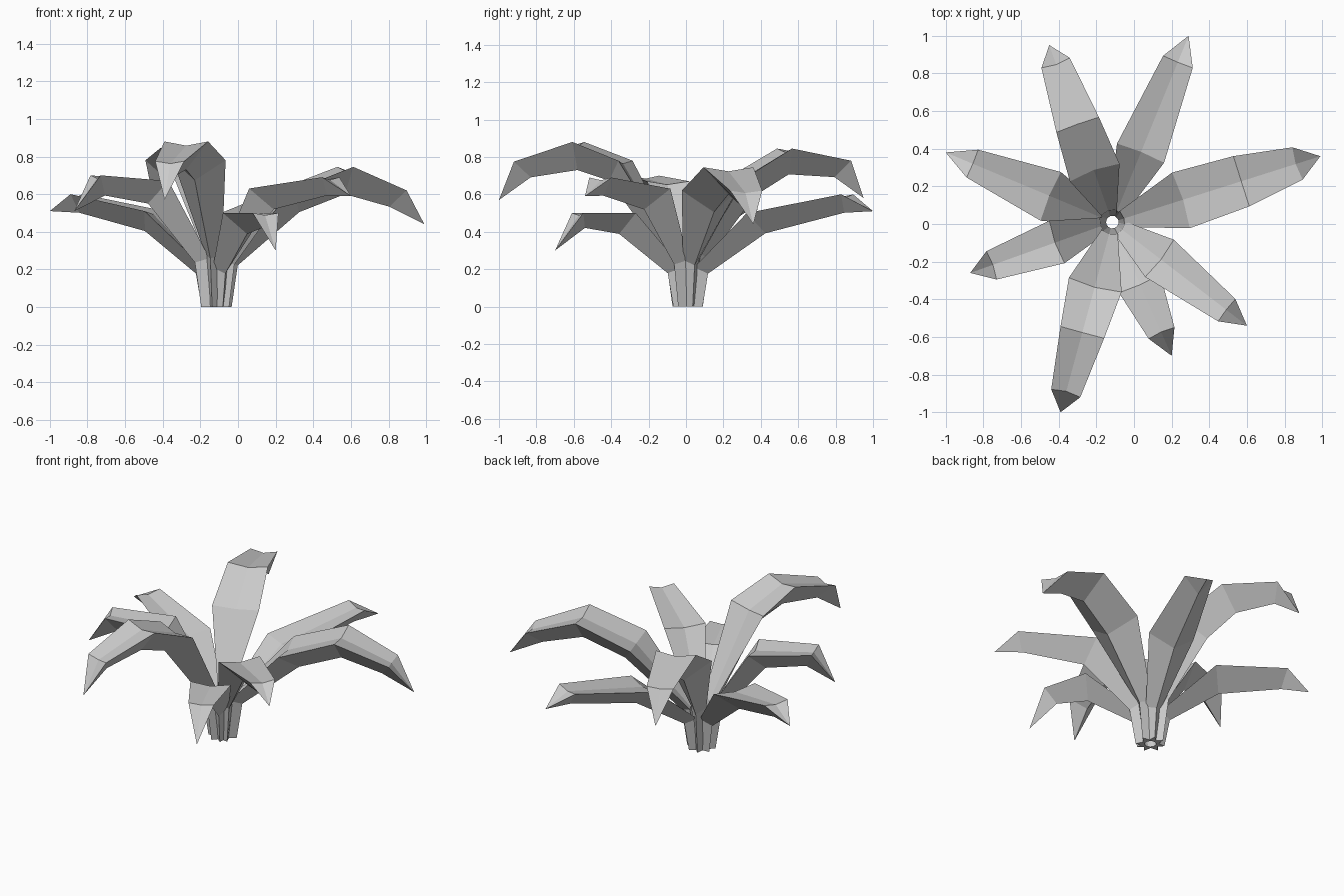
import bpy, bmesh
from mathutils import Vector

if "Cube" in bpy.data.objects:
    bpy.data.objects.remove(bpy.data.objects["Cube"])

CENTRE = Vector((-0.115, 0.01, 0))

# Each leaf: name, tip position, neck height,
# stations as (fraction of reach, height, half width, keel depth)
LEAVES = [
    ("leaf_right", (0.99, 0.36, 0.44), 0.25,
     [(0.33, 0.62, 0.155, 0.14), (0.62, 0.745, 0.14, 0.145), (0.89, 0.62, 0.09, 0.11)]),
    ("leaf_back_right", (0.29, 1.0, 0.51), 0.21,
     [(0.37, 0.50, 0.135, 0.12), (0.86, 0.60, 0.085, 0.10)]),
    ("leaf_back", (-0.45, 0.95, 0.58), 0.28,
     [(0.28, 0.69, 0.14, 0.14), (0.55, 0.845, 0.12, 0.14), (0.90, 0.78, 0.08, 0.11)]),
    ("leaf_left_back", (-1.0, 0.38, 0.51), 0.21,
     [(0.37, 0.51, 0.14, 0.12), (0.84, 0.60, 0.08, 0.10)]),
    ("leaf_left_front", (-0.87, -0.26, 0.51), 0.26,
     [(0.39, 0.67, 0.12, 0.14), (0.85, 0.70, 0.08, 0.12)]),
    ("leaf_front", (-0.39, -1.0, 0.57), 0.28,
     [(0.33, 0.78, 0.145, 0.14), (0.58, 0.88, 0.12, 0.15), (0.90, 0.775, 0.08, 0.11)]),
    ("leaf_front_low", (0.20, -0.70, 0.30), 0.21,
     [(0.46, 0.50, 0.12, 0.12), (0.83, 0.50, 0.075, 0.09)]),
    ("leaf_front_right", (0.60, -0.54, 0.59), 0.25,
     [(0.35, 0.63, 0.125, 0.13), (0.85, 0.69, 0.075, 0.10)]),
]


def build_leaf(name, tip, neck, stations):
    tip = Vector(tip)
    reach = Vector((tip.x, tip.y, 0)) - CENTRE
    out = reach.normalized()
    side = Vector((-out.y, out.x, 0))
    up = Vector((0, 0, 1))
    length = reach.length
    # centre line of the upper face, from stem foot to tip
    rows = [(0.025, 0.0, 0.03, 0.06), (0.055, neck, 0.045, 0.07)]
    rows += [(t * length, z, w, d) for t, z, w, d in stations]
    path = [CENTRE + out * r + up * z for r, z, w, d in rows] + [tip]

    bm = bmesh.new()
    rings = []
    for i, (r, z, w, d) in enumerate(rows):
        ahead = (path[i + 1] - path[i]).normalized()
        behind = (path[i] - path[i - 1]).normalized() if i else up
        tangent = (ahead + behind).normalized()
        if i == 0:
            tangent = up
        keel = -tangent.cross(side)          # away from the upper face
        if keel.dot(out - up) < 0:
            keel = -keel
        p = path[i]
        section = [p + side * w, p + keel * d * 0.15, p - side * w, p + keel * d]
        rings.append([bm.verts.new(v) for v in section])
    for a, b in zip(rings, rings[1:]):
        for k in range(4):
            n = (k + 1) % 4
            bm.faces.new((a[k], a[n], b[n], b[k]))
    # pointed tip and closed foot
    point = bm.verts.new(tip)
    for k in range(4):
        bm.faces.new((rings[-1][k], rings[-1][(k + 1) % 4], point))
    bm.faces.new(rings[0][::-1])
    bmesh.ops.recalc_face_normals(bm, faces=bm.faces)
    mesh = bpy.data.meshes.new(name)
    bm.to_mesh(mesh)
    bm.free()
    bpy.context.collection.objects.link(bpy.data.objects.new(name, mesh))


for leaf in LEAVES:
    build_leaf(*leaf)
